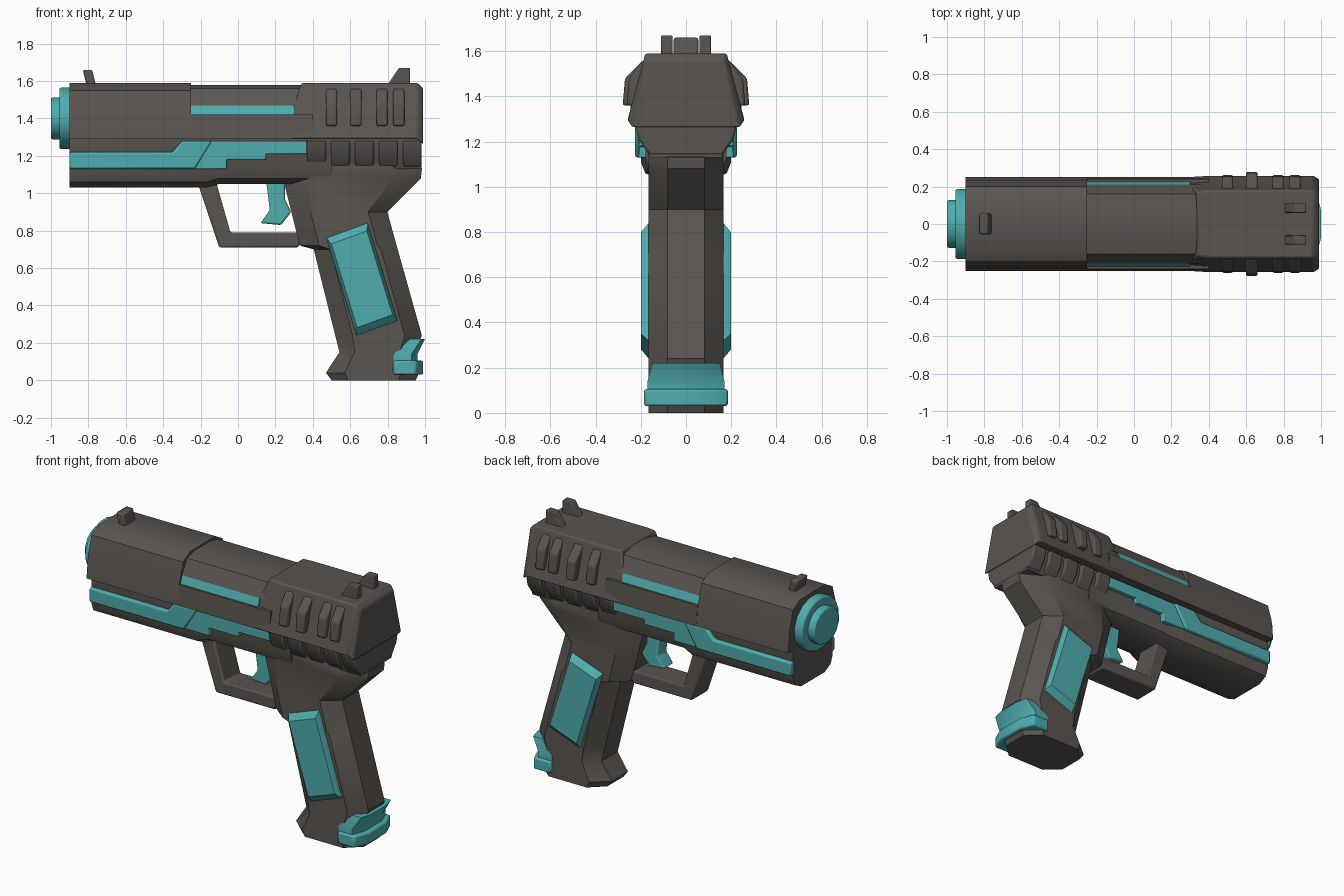
import bpy, bmesh, math

cube = bpy.data.objects.get("Cube")
if cube:
    bpy.data.objects.remove(cube, do_unlink=True)

# Shared heights and half widths
SLIDE_TOP, SLIDE_BASE, SILL, STRIP_TOP = 1.59, 1.29, 1.42, 1.47
RAIL_TOP, RAIL_STEP, RAIL_LOW = 1.28, 1.21, 1.13
FRAME_BASE, GUARD_BASE = 1.03, 0.71
SIDE, FRAME_SIDE, HANDLE_SIDE = 0.25, 0.2, 0.165
MUZZLE, WINDOW, REAR = -0.9, -0.25, 0.99
SOFT = 0.01


def material(name, red, green, blue):
    mat = bpy.data.materials.new(name)
    mat.use_nodes = True
    color = (red, green, blue, 1)
    mat.diffuse_color = color
    mat.node_tree.nodes["Principled BSDF"].inputs["Base Color"].default_value = color
    return mat


dark = material("warm dark grey", 0.1, 0.09, 0.08)
teal = material("teal", 0.08, 0.42, 0.43)


def loft(name, rings, mat, bevel=0, mirror=False):
    """Skin equal-length point rings and cap both ends."""
    bm = bmesh.new()
    loops = [[bm.verts.new(point) for point in ring] for ring in rings]
    for lower, upper in zip(loops, loops[1:]):
        for i in range(len(lower)):
            bm.faces.new((lower[i - 1], lower[i], upper[i], upper[i - 1]))
    bm.faces.new(loops[0])
    bm.faces.new(loops[-1])
    bmesh.ops.recalc_face_normals(bm, faces=bm.faces)
    mesh = bpy.data.meshes.new(name)
    bm.to_mesh(mesh)
    bm.free()
    mesh.materials.append(mat)
    part = bpy.data.objects.new(name, mesh)
    bpy.context.collection.objects.link(part)
    if bevel:
        modifier = part.modifiers.new("Bevel", "BEVEL")
        modifier.width = bevel
        modifier.segments = 2
    if mirror:
        modifier = part.modifiers.new("Mirror", "MIRROR")
        modifier.use_axis = (False, True, False)
    bpy.ops.object.select_all(action="DESELECT")
    part.select_set(True)
    bpy.context.view_layer.objects.active = part
    bpy.ops.object.shade_smooth_by_angle(angle=math.radians(30))


def section(x, half, narrow=1, lift=0, lean=0):
    """Symmetric cross-section at x from a half profile of (y, z) points."""
    both = half + [(-y, z) for y, z in reversed(half)]
    return [(x + lean * (z - SLIDE_BASE), y * narrow, z + lift) for y, z in both]


def bar(name, start, end, half, mat, bevel=0):
    """Straight run of one cross-section along x."""
    loft(name, [section(start, half), section(end, half)], mat, bevel)


def plate(name, outline, near, far, mat, bevel=SOFT, mirror=False):
    """Side outline of (x, z) points extruded across y."""
    loft(name, [[(x, y, z) for x, z in outline] for y in (near, far)], mat, bevel, mirror)


def octagon(z, front, back, side):
    """Horizontal ring with cut corners, longer cuts at the back."""
    corner = (back - front) / 5
    half = [(front, side / 2), (front + corner, side), (back - corner, side), (back, side / 2)]
    return [(x, -y, z) for x, y in half] + [(x, y, z) for x, y in reversed(half)]


def oval(x, radius, sides=16):
    """Slightly flattened ring around the bore."""
    turns = [math.tau * (i + 0.5) / sides for i in range(sides)]
    return [(x, radius * math.cos(t), 1.4 + 0.88 * radius * math.sin(t)) for t in turns]


# Slide: rounded front, low sills beside the window, wedge-shaped rear
crown = [(0.13, SLIDE_TOP), (0.2, 1.55), (0.235, 1.43), (SIDE, SLIDE_BASE)]
bar("slide_front", MUZZLE, WINDOW, crown, dark)
bar("slide_window_sill", WINDOW, 0.4, [(SIDE - SOFT, SILL), (SIDE, SLIDE_BASE)], dark)
wedge = [(0.18, SLIDE_TOP), (0.26, SLIDE_BASE)]
loft("slide_rear", [section(0.235, wedge, narrow=0.96, lean=0.35), section(0.4, wedge),
                    section(REAR - 0.03, wedge), section(REAR, wedge, narrow=0.93, lift=-0.03)],
     dark, SOFT)

# Barrel and its side strip, seen through the window
bar("barrel", WINDOW - 0.1, 0.36, [(0.07, 1.58), (0.16, 1.56), (0.21, STRIP_TOP)], dark)
bar("barrel_side_strip", WINDOW, 0.3, [(0.21, STRIP_TOP), (0.23, SILL - SOFT)], teal)

# Stepped muzzle
for name, tip, radius in (("muzzle_collar", -0.955, 0.19), ("muzzle_tip", -1, 0.13)):
    loft(name, [oval(MUZZLE + 0.1, radius), oval(tip, radius)], teal, SOFT)

# Sights
seat = SLIDE_TOP - SOFT
plate("front_sight", [(-0.83, 1.66), (-0.78, 1.66), (-0.76, seat), (-0.81, seat)],
      -0.055, 0.055, dark)
plate("rear_sight", [(0.8, seat), (0.86, 1.67), (0.92, 1.67), (0.92, seat)],
      0.06, 0.11, dark, SOFT / 2, mirror=True)

# Finger ribs on the slide; one stands prouder than the rest
for i, x in enumerate((0.5, 0.63, 0.77, 0.86)):
    reach = 0.28 if i == 1 else 0.262
    rib = [(0.19, 1.56), (reach - SOFT, 1.48), (reach, 1.36)]
    bar(f"slide_rib_{i + 1}", x - 0.03, x + 0.03, rib, dark, SOFT)

# Tapered block below the slide with evenly spaced ribs
block = [(0.195, SLIDE_BASE), (0.195, 1.23), (0.155, RAIL_LOW)]
bar("rear_block", 0.37, REAR - SOFT, block, dark)
for i in range(5):
    x = 0.37 + i * 0.128
    bar(f"block_rib_{i + 1}", x, x + 0.1,
        [(0.225, RAIL_TOP), (0.21, RAIL_STEP), (0.16, RAIL_LOW + SOFT)], dark, SOFT)

# Frame under the slide, slimmer behind the trigger guard
keel = [(FRAME_SIDE, SLIDE_BASE), (FRAME_SIDE, 1.11), (0.18, 1.06), (0.12, FRAME_BASE)]
loft("frame", [section(MUZZLE, keel), section(-0.17, keel),
               section(-0.1, keel, narrow=0.9, lift=0.02),
               section(0.5, keel, narrow=0.9, lift=0.02)], dark)

# Side rails: slanted end on the front one, stepped underside on the rear one
plate("front_rail", [(MUZZLE, RAIL_LOW), (-0.23, RAIL_LOW), (-0.14, RAIL_TOP),
                     (-0.3, RAIL_TOP), (-0.35, RAIL_STEP + SOFT), (MUZZLE, RAIL_STEP + SOFT)],
      -0.225, 0.225, teal)
plate("rear_rail", [(WINDOW, RAIL_LOW), (-0.06, RAIL_LOW), (-0.06, 1.18), (0.15, 1.18),
                    (0.15, RAIL_STEP), (0.37, RAIL_STEP), (0.37, RAIL_TOP), (WINDOW, RAIL_TOP)],
      -0.21, 0.21, teal, SOFT / 2)

# Trigger and guard
hidden = FRAME_BASE + 0.04
inner = GUARD_BASE + 0.08
plate("trigger_guard", [(-0.22, hidden), (-0.1, GUARD_BASE), (0.32, GUARD_BASE),
                        (0.36, inner), (-0.04, inner), (-0.12, hidden)], -0.085, 0.085, dark)
plate("trigger", [(0.15, hidden), (0.25, hidden), (0.25, 0.97), (0.285, 0.9),
                  (0.23, 0.83), (0.12, 0.84), (0.17, 0.91)], -0.05, 0.05, teal)


def handle_ring(z, front_flare=0, back_flare=0):
    """Ring on the slanted handle, widened by flares at front and back."""
    return octagon(z, 0.58 - z / 4 - front_flare, 1.05 - 0.28 * z + back_flare, HANDLE_SIDE)


# Handle: wide tang, straight slanted grip, flared foot
loft("handle", [handle_ring(1.2, 0.08, 0.2), handle_ring(RAIL_LOW, 0.07, SIDE),
                handle_ring(1.08, 0.07, 0.23), handle_ring(0.9, 0.07),
                handle_ring(GUARD_BASE + SOFT, 0.07), handle_ring(GUARD_BASE - SOFT),
                handle_ring(0.24), handle_ring(0.15, 0, -0.06),
                handle_ring(0.04, 0.1, -0.07), handle_ring(0, 0.08, -0.1)], dark)

# Teal heel at the back of the foot
loft("heel_band", [octagon(z, 0.8, REAR, 0.185) for z in (0.03, 0.105)], teal, SOFT)
loft("heel_top", [octagon(0.1, 0.8, 0.96, 0.17), octagon(0.14, 0.8, 0.96, 0.17),
                  octagon(0.22, 0.9, 1, 0.15)], teal)

# Raised side panels following the handle's slant
rings = []
for y, size in ((0.12, 1), (HANDLE_SIDE, 1), (FRAME_SIDE, 0.86)):
    rings.append([(0.663 + size * (0.11 * across + 0.08 * down), y,
                   0.54 + size * (0.04 * across - 0.26 * down))
                  for across, down in ((-1, -1), (1, -1), (1, 1), (-1, 1))])
loft("handle_panel", rings, teal, mirror=True)
